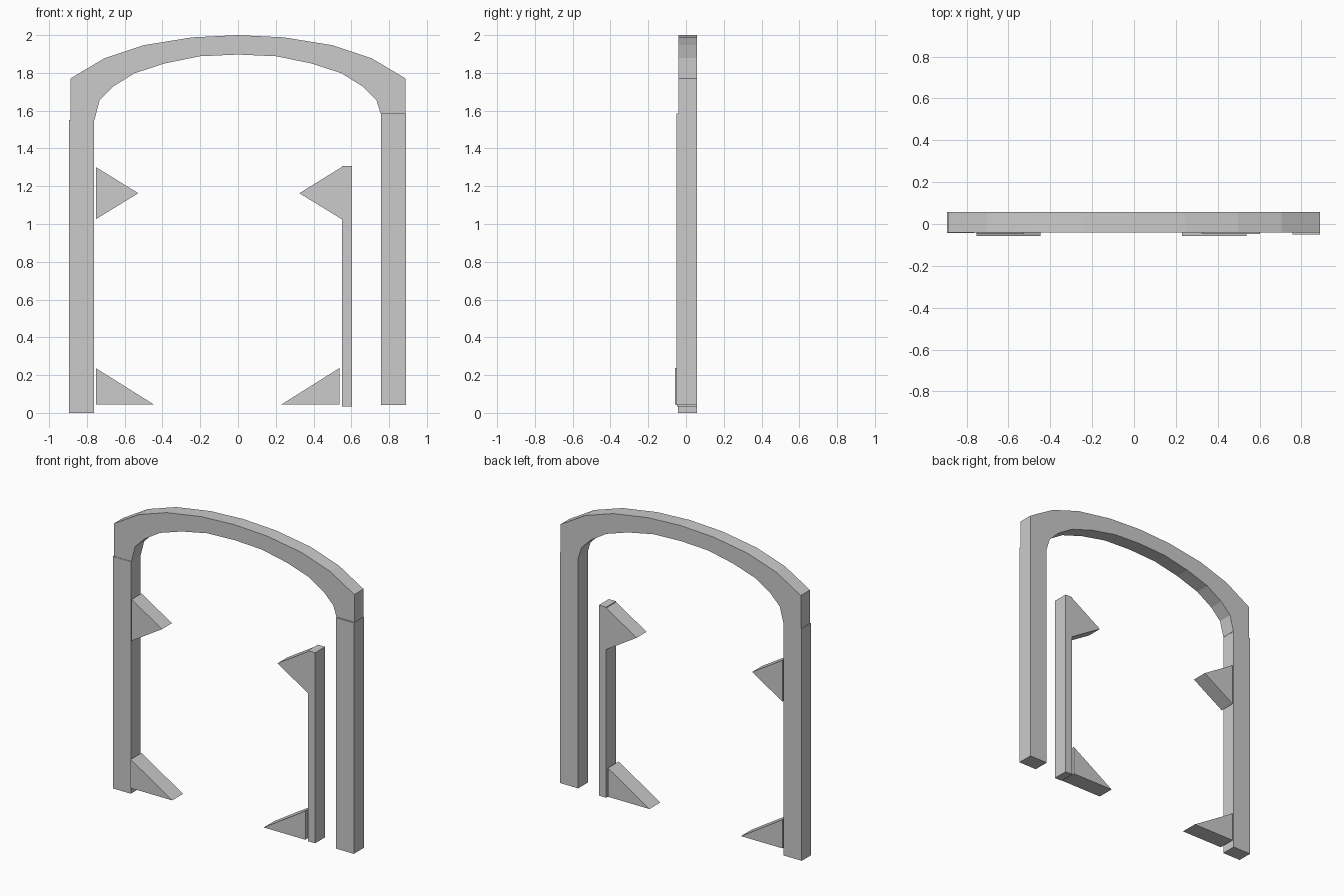
import bpy, bmesh

if "Cube" in bpy.data.objects:
    bpy.data.objects.remove(bpy.data.objects["Cube"])

BACK = 0.057


def prism(name, outline, front):
    """Extrude an (x, z) outline from the front plane to the shared back plane."""
    bm = bmesh.new()
    face = bm.faces.new([bm.verts.new((x, front, z)) for x, z in outline])
    ext = bmesh.ops.extrude_face_region(bm, geom=[face])
    moved = [v for v in ext["geom"] if isinstance(v, bmesh.types.BMVert)]
    bmesh.ops.translate(bm, vec=(0, BACK - front, 0), verts=moved)
    bmesh.ops.recalc_face_normals(bm, faces=bm.faces)
    mesh = bpy.data.meshes.new(name)
    bm.to_mesh(mesh)
    bm.free()
    obj = bpy.data.objects.new(name, mesh)
    bpy.context.collection.objects.link(obj)
    return obj


def box(name, x0, x1, z0, z1, front):
    return prism(name, [(x0, z0), (x1, z0), (x1, z1), (x0, z1)], front)


# Arch: half profiles mirrored about the centre line
outer = [(0.888, 1.77), (0.706, 1.878), (0.497, 1.947), (0.243, 1.988)]
inner = [(0.733, 1.655), (0.662, 1.727), (0.548, 1.798), (0.388, 1.85), (0.202, 1.888)]
mirror = lambda pts: [(-x, z) for x, z in reversed(pts)]
arch = ([(0.888, 1.585)] + outer + [(0, 2.0)] + mirror(outer)
        + [(-0.888, 1.55), (-0.76, 1.55)]
        + [(-x, z) for x, z in inner] + [(0, 1.897)] + inner[::-1] + [(0.755, 1.585)])
prism("arch", arch, -0.04)

# Posts and the thin inner bar
box("left_post", -0.895, -0.762, 0.0, 1.55, -0.043)
box("right_post", 0.757, 0.89, 0.042, 1.585, -0.049)
box("inner_bar", 0.55, 0.603, 0.035, 1.308, -0.047)

# Pointed brackets: upper ones are arrow shaped, lower ones are ramps
for side, x, xl, d in (("left", -0.753, -0.753, 1), ("right", 0.55, 0.537, -1)):
    prism(side + "_upper_bracket",
          [(x, 1.302), (x, 1.025), (x + d * 0.225, 1.163)], -0.048)
    prism(side + "_lower_bracket",
          [(xl, 0.237), (xl, 0.045), (xl + d * 0.307, 0.045)], -0.057)
